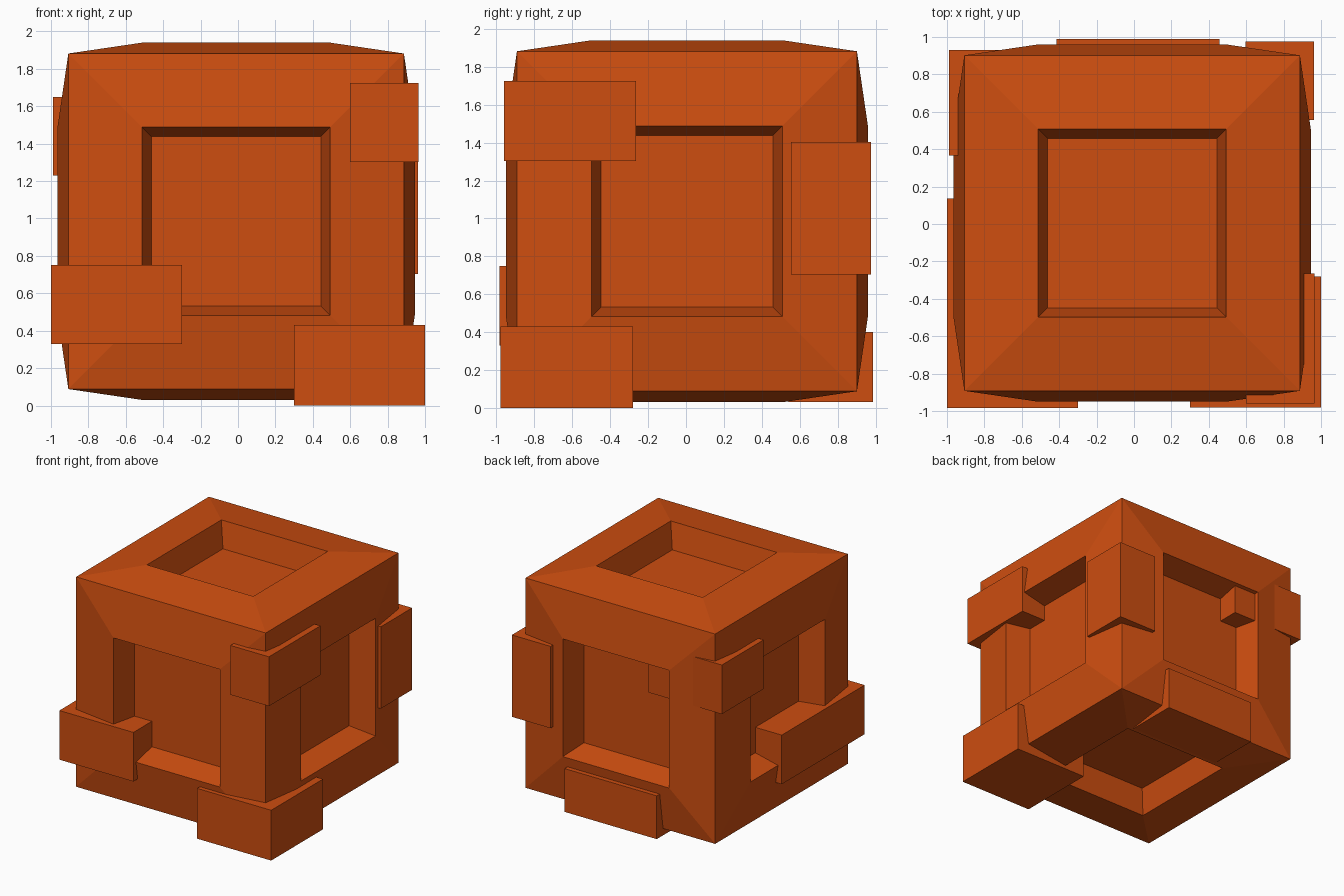
import bpy, bmesh
from mathutils import Vector

if "Cube" in bpy.data.objects:
    bpy.data.objects.remove(bpy.data.objects["Cube"])

mat = bpy.data.materials.new("orange")
mat.diffuse_color = (0.61, 0.075, 0.005, 1)
mat.use_nodes = True
mat.node_tree.nodes["Principled BSDF"].inputs["Base Color"].default_value = mat.diffuse_color


def finish(bm, name, location):
    mesh = bpy.data.meshes.new(name)
    bm.to_mesh(mesh)
    bm.free()
    mesh.materials.append(mat)
    obj = bpy.data.objects.new(name, mesh)
    obj.location = location
    bpy.context.collection.objects.link(obj)
    return obj


def inset(bm, faces, thickness, depth):
    # shrink each face, then push it along its own normal
    bmesh.ops.inset_individual(bm, faces=faces, thickness=thickness,
                               depth=0, use_even_offset=True)
    for f in faces:
        offset = f.normal.copy() * depth
        for v in f.verts:
            v.co += offset


def block(name, x, y, z):
    # box given by its (min, max) range on each axis
    bm = bmesh.new()
    bmesh.ops.create_cube(bm, size=1)
    bmesh.ops.scale(bm, verts=bm.verts, vec=[b - a for a, b in (x, y, z)])
    return finish(bm, name, Vector([(a + b) / 2 for a, b in (x, y, z)]))


# Body: cube with a raised frame and a tapered square recess on every side
bm = bmesh.new()
bmesh.ops.create_cube(bm, size=1.794)
bm.normal_update()
sides = list(bm.faces)
inset(bm, sides, 0.394, 0.058)
bm.normal_update()
inset(bm, sides, 0.05, -0.215)
finish(bm, "recessed_cube", (-0.01, 0.005, 0.985))

# Blocks clamped over the edges
block("upper_right_front_block", (0.6, 0.965), (-0.96, -0.265), (1.303, 1.725))
block("lower_right_front_block", (0.3, 1.0), (-0.98, -0.28), (0.0, 0.43))
block("lower_left_front_block", (-1.0, -0.3), (-0.985, 0.135), (0.33, 0.75))
block("upper_left_back_block", (-0.99, -0.295), (0.365, 0.93), (1.23, 1.65))
block("right_back_block", (0.597, 0.963), (0.555, 0.977), (0.703, 1.403))
block("lower_back_block", (-0.415, 0.458), (0.54, 0.988), (0.03, 0.4))
